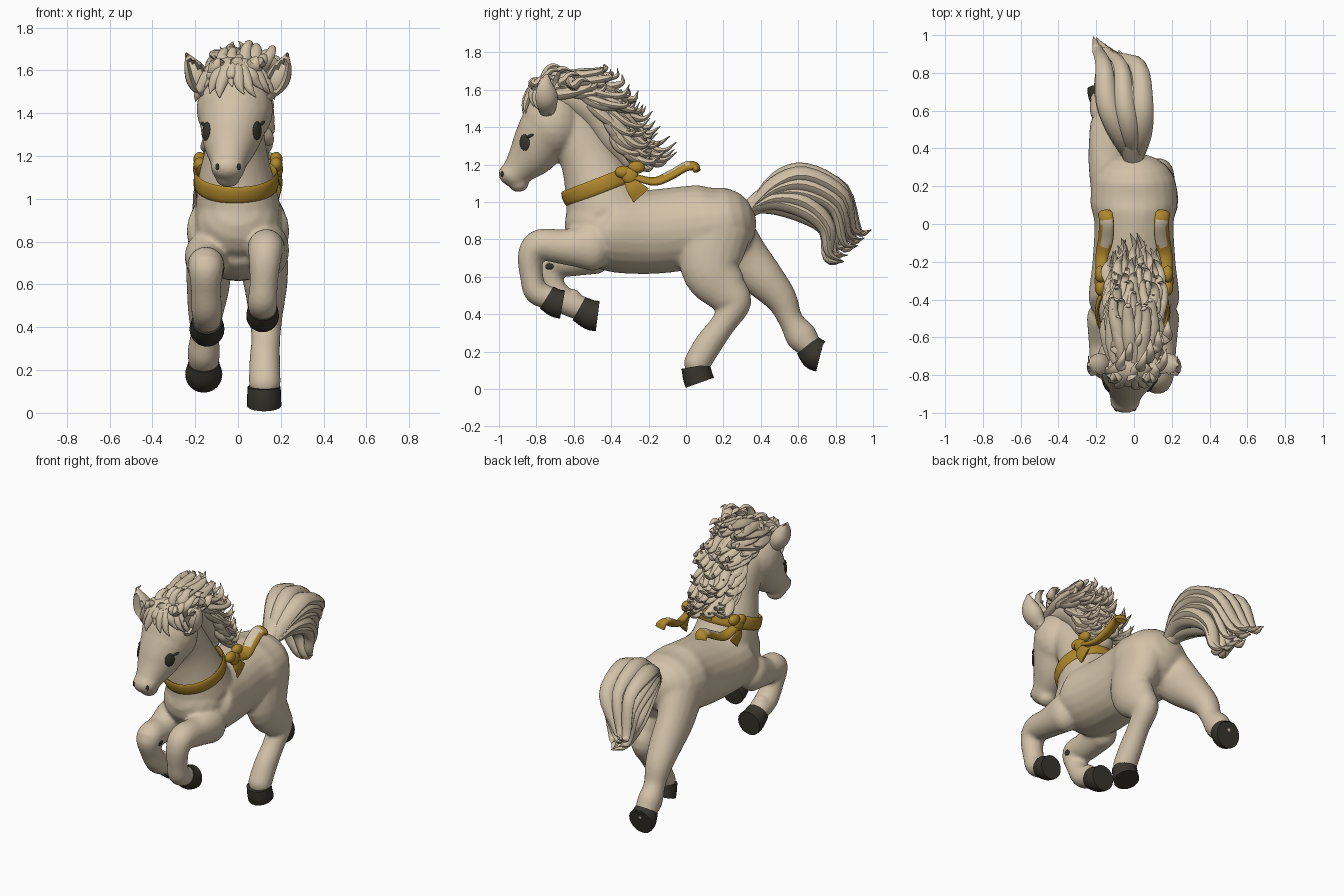
import bpy, bmesh, math, random
from mathutils import Vector, Matrix

random.seed(4)
cube = bpy.data.objects.get("Cube")
if cube:
    bpy.data.objects.remove(cube, do_unlink=True)


def material(name, rgb):
    m = bpy.data.materials.new(name)
    m.use_nodes = True
    m.diffuse_color = (*rgb, 1)
    bsdf = m.node_tree.nodes["Principled BSDF"]
    bsdf.inputs["Base Color"].default_value = (*rgb, 1)
    bsdf.inputs["Roughness"].default_value = 0.6
    return m


CREAM = material("cream", (0.64, 0.535, 0.39))
GOLD = material("gold", (0.43, 0.245, 0.025))
DARK = material("dark_brown", (0.04, 0.036, 0.026))


def spline(pts, n=5):
    """Smooth curve through points whose last two values are radii."""
    p = [Vector(q) for q in pts]
    p = [2 * p[0] - p[1]] + p + [2 * p[-1] - p[-2]]
    out = []
    for i in range(1, len(p) - 2):
        a, b, c, d = p[i - 1:i + 3]
        for k in range(n):
            t = k / n
            out.append((2 * b + (c - a) * t + (2 * a - 5 * b + 4 * c - d) * t * t
                        + (3 * b - a - 3 * c + d) * t ** 3) / 2)
    return out + [p[-2]]


def tube(bm, pts, sides=16, axis=(1, 0, 0), cap=True, n=5):
    """Elliptical loft; first radius lies along axis, second across it."""
    rows = spline(pts, n)
    pos = [Vector(r[:3]) for r in rows]
    rings = []
    for i, r in enumerate(rows):
        t = (pos[min(i + 1, len(pos) - 1)] - pos[max(i - 1, 0)]).normalized()
        s = Vector(axis)
        s = (s - t * s.dot(t)).normalized()
        rings.append((pos[i], t, s, t.cross(s), max(r[3], 0.002), max(r[4], 0.002)))
    if cap:
        for end, sign in ((0, -1), (-1, 1)):
            c, t, s, u, a, b = rings[end]
            dome = [(c + t * sign * min(a, b) * math.sin(w), t, s, u,
                     a * math.cos(w), b * math.cos(w)) for w in (0.35, 0.7, 1.05, 1.4)]
            rings = rings + dome if sign > 0 else dome[::-1] + rings
    loops = []
    for c, t, s, u, a, b in rings:
        loops.append([bm.verts.new(c + s * a * math.cos(math.tau * k / sides)
                                   + u * b * math.sin(math.tau * k / sides)) for k in range(sides)])
    for l, m in zip(loops, loops[1:]):
        for k in range(sides):
            j = (k + 1) % sides
            bm.faces.new((l[k], l[j], m[j], m[k]))
    bm.faces.new(loops[0][::-1])
    bm.faces.new(loops[-1])


def ball(bm, loc, scale, rot=None):
    m = Matrix.Translation(loc) @ (rot or Matrix()) @ Matrix.Diagonal((*scale, 1))
    bmesh.ops.create_uvsphere(bm, u_segments=20, v_segments=12, radius=1, matrix=m)


def finish(bm, name, *mats):
    bmesh.ops.recalc_face_normals(bm, faces=bm.faces)
    me = bpy.data.meshes.new(name)
    bm.to_mesh(me)
    bm.free()
    ob = bpy.data.objects.new(name, me)
    bpy.context.collection.objects.link(ob)
    for m in mats:
        me.materials.append(m)
    smooth(ob)
    return ob


def smooth(ob):
    bpy.ops.object.select_all(action='DESELECT')
    ob.select_set(True)
    bpy.context.view_layer.objects.active = ob
    bpy.ops.object.shade_smooth_by_angle(angle=math.radians(50))


# Torso, neck and head with nose and chin
SKULL, SKULL_R = Vector((-.015, -.715, 1.42)), Vector((.18, .165, .19))
bm = bmesh.new()
tube(bm, [(0, -.47, .88, .2, .18), (0, -.4, .85, .24, .22), (0, -.2, .84, .22, .225),
          (0, 0, .86, .21, .225), (0, .1, .868, .23, .223), (0, .18, .882, .228, .197)], 24)
tube(bm, [(0, -.42, .95, .2, .23), (-.01, -.47, 1.1, .175, .185), (-.01, -.53, 1.25, .14, .15),
          (-.015, -.6, 1.38, .13, .14), (-.02, -.67, 1.45, .13, .13)], 24)
ball(bm, SKULL, SKULL_R)
tube(bm, [(-.02, -.75, 1.37, .165, .155), (-.035, -.82, 1.26, .13, .13),
          (-.043, -.89, 1.18, .09, .09), (-.047, -.915, 1.15, .082, .075)], 24)
ball(bm, (-.047, -.94, 1.15), (.08, .062, .06))
ball(bm, (-.047, -.895, 1.1), (.06, .055, .047))
# Legs: path points with side and depth radii
LEGS = [
    [(.14, -.5, .76, .1, .13), (.135, -.65, .76, .09, .095), (.13, -.78, .77, .085, .085),
     (.125, -.83, .71, .075, .07), (.12, -.825, .6, .066, .062), (.115, -.8, .52, .07, .066),
     (.115, -.73, .485, .066, .062)],
    [(-.15, -.5, .73, .1, .12), (-.15, -.63, .69, .09, .09), (-.15, -.74, .68, .083, .085),
     (-.15, -.72, .57, .07, .064), (-.145, -.66, .48, .073, .07), (-.145, -.56, .43, .066, .066)],
    [(.09, .16, .85, .14, .19), (.125, .13, .65, .11, .16), (.13, .21, .53, .09, .125),
     (.13, .265, .46, .08, .085), (.13, .2, .35, .068, .068), (.125, .12, .24, .072, .074),
     (.125, .06, .14, .075, .072)],
    [(-.09, .18, .86, .14, .17), (-.13, .3, .71, .11, .14), (-.14, .42, .585, .1, .11),
     (-.15, .51, .48, .085, .085), (-.155, .56, .37, .068, .066), (-.16, .615, .285, .076, .084),
     (-.16, .665, .225, .07, .066)],
]
for leg in LEGS:
    tube(bm, leg, 20)
# Fetlock bumps
ball(bm, (-.16, .64, .315), (.05, .035, .035))
ball(bm, (-.145, -.6, .5), (.05, .035, .035))
body = finish(bm, "body", CREAM)
mod = body.modifiers.new("blend", 'REMESH')
mod.mode, mod.voxel_size = 'VOXEL', 0.012
mod = body.modifiers.new("soften", 'SMOOTH')
mod.factor, mod.iterations = 0.5, 6
for m in list(body.modifiers):
    bpy.ops.object.modifier_apply(modifier=m.name)
smooth(body)

# Hooves: top centre, middle, sole centre, radius, coronet scale
for name, x, top, mid, sole, r, g in (
        ("front_left_hoof", .115, (-.745, .49), (-.695, .46), (-.66, .452), .078, .88),
        ("front_right_hoof", -.145, (-.572, .43), (-.51, .397), (-.472, .39), .083, .85),
        ("hind_left_hoof", .122, (.052, .122), (.062, .07), (.074, .034), .082, .94),
        ("hind_right_hoof", -.16, (.65, .235), (.69, .188), (.717, .178), .088, .82)):
    bm = bmesh.new()
    tube(bm, [(x, *p, r * f, r * f) for p, f in ((top, g), (mid, .97), (sole, .98))],
         24, cap=False, n=4)
    finish(bm, name, DARK)


# Eyes, lashes, nostrils and knee mark as thin plates on the body surface
def plate(name, loc, scale, tilt=0):
    _, p, nrm, _ = body.closest_point_on_mesh(Vector(loc))
    rot = nrm.to_track_quat('Z', 'Y').to_matrix().to_4x4() @ Matrix.Rotation(tilt, 4, 'Z')
    bm = bmesh.new()
    ball(bm, p, scale, rot)
    finish(bm, name, DARK)


plate("knee_mark", (-.05, -.73, .65), (.022, .018, .005))
for side, sx in (("left", 1), ("right", -1)):
    cx = -.033
    plate(side + "_eye", (cx + sx * .132, -.87, 1.318), (.033, .044, .009))
    plate(side + "_lash", (cx + sx * .165, -.845, 1.352), (.024, .008, .009), .35 * sx)
    plate(side + "_nostril", (-.045 + sx * .055, -.99, 1.15), (.011, .016, .005))
    # Ears with a hollowed front
    bm = bmesh.new()
    ex = -.005 + sx * .235
    tube(bm, [(sx * .14, -.74, 1.49, .035, .045), (sx * .18, -.75, 1.55, .056, .066),
              (sx * .208, -.755, 1.61, .046, .055), (ex, -.745, 1.675, .008, .012)], 20)
    bm.normal_update()
    for v in bm.verts:
        if v.normal.y < -.75 and v.co.z > 1.5:
            v.co.y += .06
    finish(bm, side + "_ear", CREAM)


# Hair
def strand(bm, pts, w):
    sizes = [.5, 1, 1, .75, .5, .05][-len(pts):]
    tube(bm, [(*p, w * s, w * s * .75) for p, s in zip(pts, sizes)], 8, n=4)


mane_path = [(-.01, -.72, 1.56, .12, .09), (-.01, -.6, 1.56, .13, .1),
             (0, -.47, 1.48, .125, .11), (0, -.38, 1.34, .115, .1), (0, -.31, 1.23, .075, .06)]
bm = bmesh.new()
tube(bm, mane_path)
crest = spline(mane_path, 3)
for i in range(len(crest) - 1):
    c = Vector(crest[i][:3])
    t = (Vector(crest[i + 1][:3]) - c).normalized()
    nrm = Vector((0, -t.z, t.y))
    f = i / len(crest)
    for k in range(7):
        ang = math.radians(-86 + 28.5 * k + random.uniform(-10, 10))
        out = Vector((math.sin(ang) * .12, 0, 0)) + nrm * math.cos(ang) * .1
        if f > .8:
            out *= .8
        ln = (.27 - .15 * f) * random.uniform(.75, 1.2)
        lift = nrm * random.uniform(.04, .13) * (.45 + 1.8 * f * (1 - f * .6))
        sway = Vector((random.uniform(-.03, .03), 0, 0))
        strand(bm, [c + out * .85, c + out * 1.1 + t * ln * .4, c + out * 1.07 + t * ln * .75 + lift * .2 + sway,
                    c + out + t * ln + lift * .6 + sway, c + out + t * ln * .98 + lift * 1.1],
               random.uniform(.026, .042))
finish(bm, "mane", CREAM)


# Forelock swept over the forehead, with tufts on top
def on_skull(az, el, k):
    a, e = math.radians(az), math.radians(el)
    d = Vector((math.sin(a) * math.cos(e), -math.cos(a) * math.cos(e), math.sin(e)))
    return SKULL + d * SKULL_R * k


bm = bmesh.new()
for k in range(10):
    az = -72 + 16 * k
    low = (12, 30, 19)[k % 3] + random.uniform(-4, 4)
    strand(bm, [on_skull(az * .6, 88, 1.1), on_skull(az * .7, 68, 1.18), on_skull(az * .85, 48, 1.14),
                on_skull(az, low + 12, 1.07), on_skull(az * 1.15 + 5, low, 1.06)], random.uniform(.034, .044))
for k in range(14):
    x = -.12 + .0225 * k
    y = -.8 + .05 * ((k * 3) % 5)
    top = 1.675 + .014 * ((k * 2) % 5) - .8 * abs(x - .05) ** 1.5
    lean = random.uniform(-.02, .05)
    strand(bm, [(x * .6, y + .03, 1.58), (x * .8, y - .01, 1.635), (x, y + .005, top - .03),
                (x + lean * .5, y + .04, top), (x + lean, y + .09, top - .012)], random.uniform(.032, .042))
finish(bm, "forelock", CREAM)

# Tail
bm = bmesh.new()
tube(bm, [(0, .32, .95, .045, .045), (-.02, .46, 1.04, .08, .07), (-.04, .6, 1.07, .12, .12),
          (-.06, .73, 1.0, .11, .12), (-.08, .8, .9, .05, .06)], 20)
for i in range(5):
    u = i / 4
    for c in (-.9, 0, .9):
        mid = .03 * (1 - abs(c)) * (2 * u - 1)
        dx = -.15 * u + random.uniform(-.02, .02)
        j = random.uniform(-.03, .03)
        wave = random.uniform(-.035, .02)
        strand(bm, [(.02 * c, .34, .96), (.06 * c - .02, .48, 1.0 + .09 * u + mid),
                    (.1 * c - .05, .64, .95 + .19 * u + mid), (.1 * c - .07, .74 + .1 * u, .83 + .22 * u + j),
                    (.05 * c + dx * .7 - .03, .74 + .16 * u + j, .71 + .16 * u + wave),
                    (.02 * c + dx - .03, .82 + .15 * u + j, .67 + .17 * u + abs(j) * .5)],
               random.uniform(.05, .062))
finish(bm, "tail", CREAM)

# Collar
bm = bmesh.new()
along, up = Vector((0, .93, .36)), Vector((0, -.36, .93))
ring = []
for k in range(25):
    a = math.tau * k / 24
    p = Vector((-.008, -.463, 1.088)) + along * .2 * math.cos(a) + Vector((.188 * math.sin(a), 0, 0))
    ring.append((*p, .042, .011))
tube(bm, ring, 12, axis=up, cap=False, n=2)
finish(bm, "collar", GOLD)

# Bows with short tails and long streamers, one per side
for side, s in (("left", 1), ("right", -1)):
    bm = bmesh.new()
    ball(bm, (s * .185, -.3, 1.14), (.025, .045, .045))
    for dy, dz in ((-.035, .02), (.035, .045)):
        ball(bm, (s * .178, -.3 + dy, 1.14 + dz), (.03, .045, .034))
    tube(bm, [(s * .185, -.31, 1.13, .025, .008), (s * .2, -.28, 1.08, .042, .008),
              (s * .19, -.24, 1.035, .055, .008)], 10, axis=(0, .8, .6), cap=False)
    finish(bm, side + "_bow", GOLD)
    bm = bmesh.new()
    tube(bm, [(s * .18, -.28, 1.135, .025, .015), (s * .17, -.17, 1.11, .036, .02),
              (s * .15, -.08, 1.145, .042, .023), (s * .145, 0, 1.19, .042, .023),
              (s * .15, .045, 1.19, .04, .023), (s * .155, .06, 1.165, .036, .018)],
         16, axis=(s * .87, 0, -.35), cap=False)
    streamer = finish(bm, side + "_streamer", GOLD, CREAM)
    # Pale upper face on the raised part
    for p in streamer.data.polygons:
        if p.normal.z > .72 and -.12 < p.center.y < .02:
            p.material_index = 1
